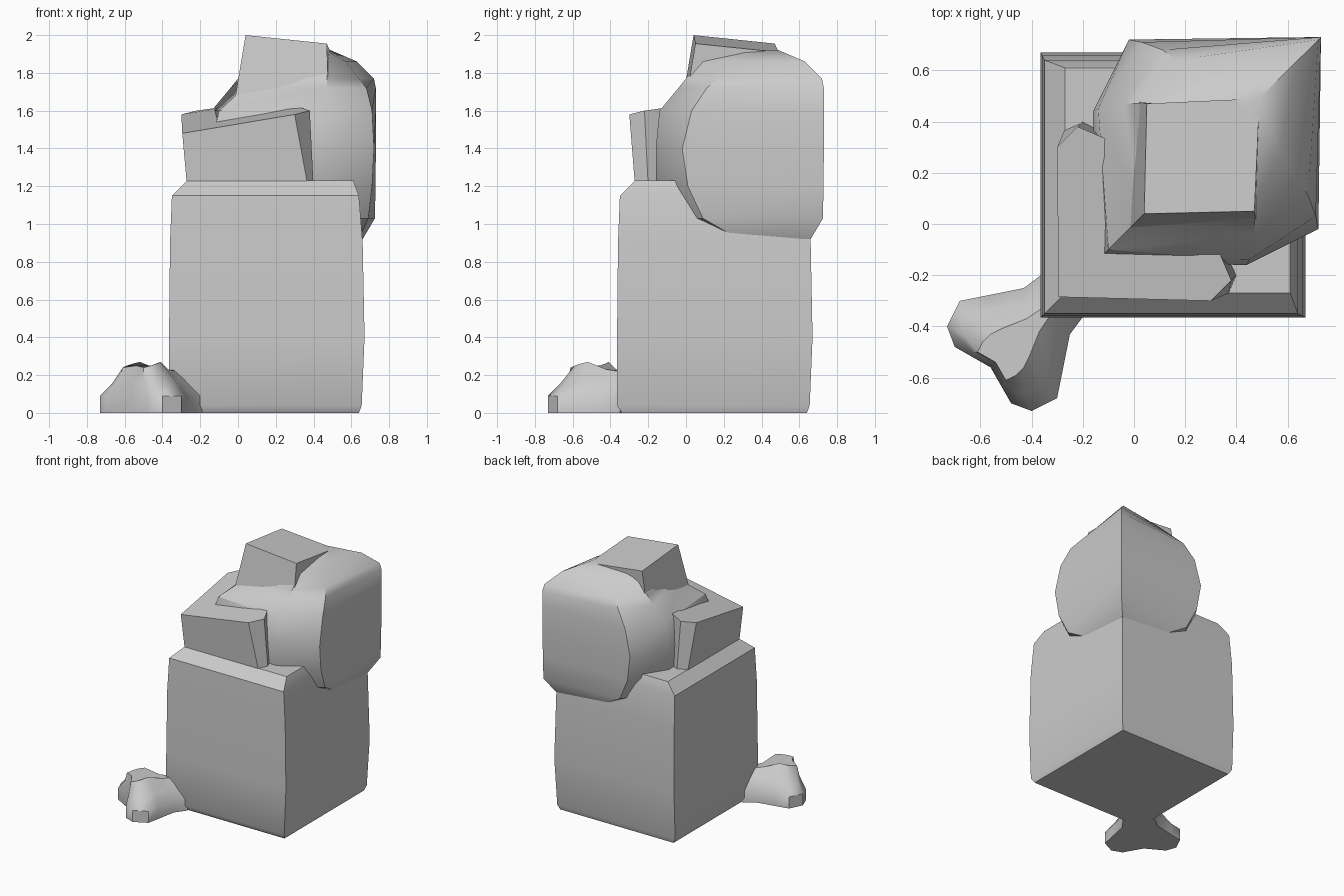
import bpy, bmesh, math

grey = bpy.data.materials.new("plain grey")
grey.diffuse_color = (0.6, 0.6, 0.6, 1)


def loft(name, rings, angle=35):
    """Loft half outlines (front diagonal -> right -> back diagonal),
    each mirrored across the x = y plane."""
    bm = bmesh.new()
    loops = []
    for half in rings:
        full = half + [(y, x, z) for x, y, z in reversed(half[1:-1])]
        loops.append([bm.verts.new(p) for p in full])
    n = len(loops[0])
    for low, high in zip(loops, loops[1:]):
        for i in range(n):
            j = (i + 1) % n
            bm.faces.new((low[i], low[j], high[j], high[i]))
    bm.faces.new(loops[0][::-1])
    bm.faces.new(loops[-1])
    bmesh.ops.recalc_face_normals(bm, faces=bm.faces)
    mesh = bpy.data.meshes.new(name)
    bm.to_mesh(mesh)
    bm.free()
    obj = bpy.data.objects.new(name, mesh)
    bpy.context.collection.objects.link(obj)
    mesh.materials.append(grey)
    bpy.ops.object.select_all(action='DESELECT')
    obj.select_set(True)
    bpy.context.view_layer.objects.active = obj
    bpy.ops.object.shade_smooth_by_angle(angle=math.radians(angle))
    return obj


def square(z, lo, hi):
    return [(lo, lo, z), (hi, lo, z), (hi, hi, z)]


# Body: slightly bulging block with softened top and bottom
loft("body", [square(z, lo, hi) for z, lo, hi in (
    (0.0, -0.34, 0.64), (0.04, -0.365, 0.655), (0.4, -0.365, 0.67),
    (0.9, -0.36, 0.66), (1.15, -0.35, 0.64), (1.23, -0.27, 0.61))])

# Head: round cheeks on both sides, upright back corner
# height, front diagonal, cheek root, cheek rim, back diagonal
head = [
    (0.92, 0.10, (0.45, 0.15), (0.64, 0.28), 0.66),
    (1.03, -0.10, (0.44, -0.10), (0.69, 0.09), 0.725),
    (1.20, -0.15, (0.44, -0.16), (0.71, 0.01), 0.728),
    (1.40, -0.15, (0.44, -0.16), (0.72, -0.02), 0.73),
    (1.60, -0.10, (0.45, -0.14), (0.71, 0.03), 0.73),
    (1.72, 0.03, (0.47, -0.04), (0.68, 0.11), 0.73),
    (1.77, 0.05, (0.47, 0.00), (0.64, 0.17), 0.72),
    (1.86, 0.08, (0.47, 0.08), (0.57, 0.28), 0.63),
    (1.92, 0.12, (0.42, 0.14), (0.46, 0.32), 0.49)]
loft("head", [[(a, a, z), (*m, z), (*b, z), (c, c, z)]
              for z, a, m, b, c in head])

# Muzzle: wedge with a dipped front corner
loft("muzzle", [
    [(-0.27, -0.27, 1.2), (0.37, -0.27, 1.2), (0.4, -0.2, 1.2), (0.2, 0.2, 1.2)],
    [(-0.295, -0.285, 1.48), (0.3, -0.3, 1.58), (0.38, -0.22, 1.6),
     (0.2, 0.2, 1.66)]])

# Brow: block rising above the head
loft("brow", [
    [(-0.03, -0.03, 1.58), (0.48, 0.0, 1.66), (0.45, 0.45, 1.66)],
    [(0.04, 0.04, 2.0), (0.47, 0.05, 1.955), (0.49, 0.49, 1.91)]])

# Foot: two toes splayed from the front corner
toe = [(-0.56, -0.56), (-0.48, -0.70), (-0.40, -0.73), (-0.30, -0.68),
       (-0.28, -0.58), (-0.25, -0.43), (-0.19, -0.35), (-0.3, -0.3)]
loft("forked_foot", [
    [(x, y, 0.0) for x, y in toe],
    [(x, y, 0.09) for x, y in toe],
    [(-0.55, -0.55, 0.18), (-0.50, -0.63, 0.17), (-0.43, -0.67, 0.15),
     (-0.36, -0.64, 0.15), (-0.33, -0.55, 0.17), (-0.31, -0.43, 0.17),
     (-0.28, -0.35, 0.18), (-0.3, -0.3, 0.2)],
    [(-0.54, -0.54, 0.25), (-0.50, -0.61, 0.24), (-0.46, -0.59, 0.25),
     (-0.43, -0.56, 0.26), (-0.41, -0.52, 0.27), (-0.37, -0.42, 0.23),
     (-0.33, -0.36, 0.22), (-0.3, -0.3, 0.22)]], 45)
